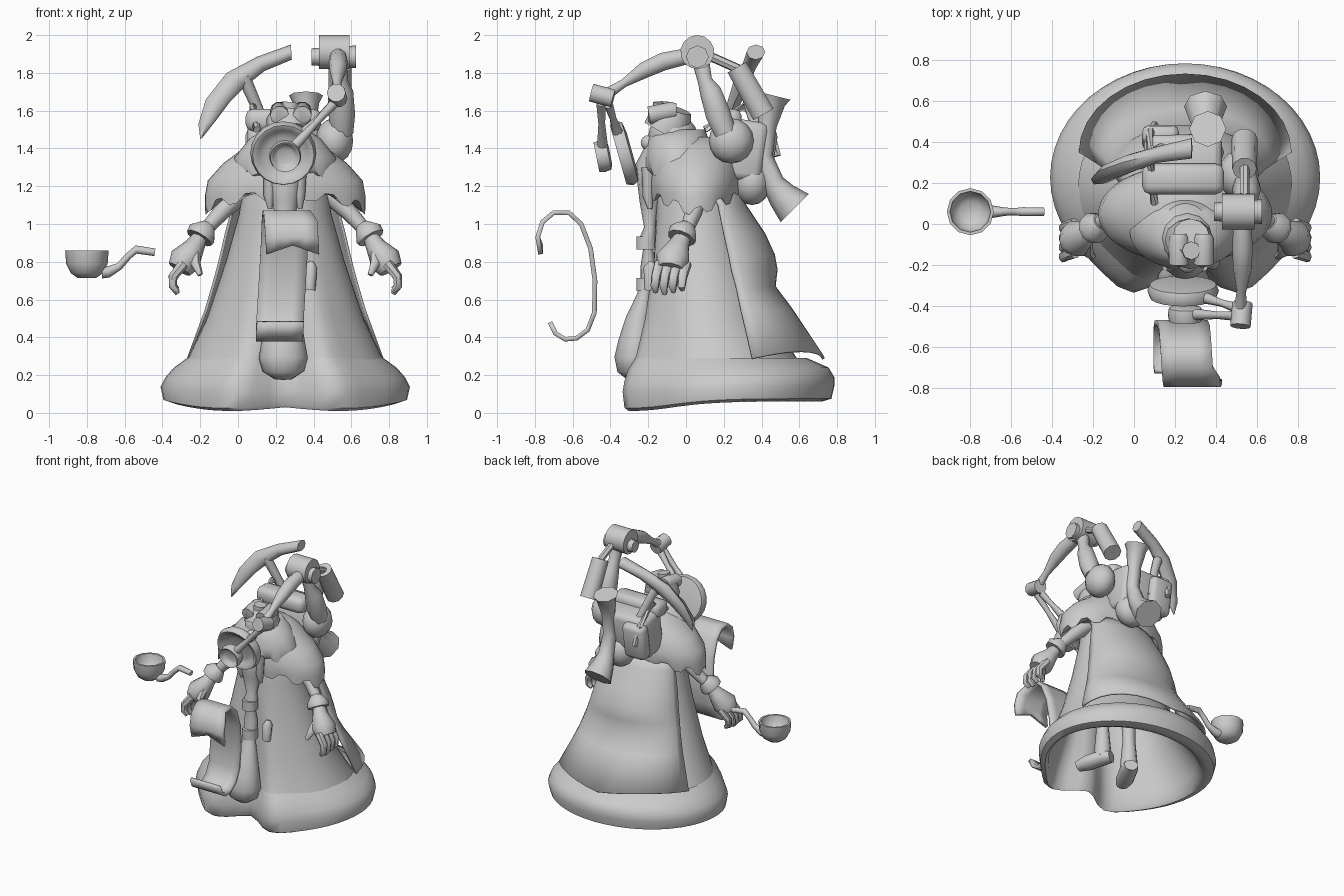
import bpy, bmesh, math
from math import sin, cos, pi, exp
from mathutils import Vector, Matrix

grey = bpy.data.materials.new("plain grey")
grey.diffuse_color = (0.6, 0.6, 0.6, 1)
CX = 0.25  # the figure's own mid plane


def finish(name, bm, angle=50):
    bmesh.ops.recalc_face_normals(bm, faces=bm.faces)
    me = bpy.data.meshes.new(name)
    bm.to_mesh(me)
    bm.free()
    me.materials.append(grey)
    me.shade_smooth()
    me.set_sharp_from_angle(angle=math.radians(angle))
    ob = bpy.data.objects.new(name, me)
    bpy.context.collection.objects.link(ob)
    return ob


def loft(name, rings, closed=True, caps=(True, True), angle=50):
    bm = bmesh.new()
    vs = [[bm.verts.new(p) for p in ring] for ring in rings]
    n = len(rings[0])
    for a, b in zip(vs, vs[1:]):
        for i in range(n if closed else n - 1):
            j = (i + 1) % n
            bm.faces.new((a[i], a[j], b[j], b[i]))
    if closed and caps[0]:
        bm.faces.new(vs[0])
    if closed and caps[1]:
        bm.faces.new(vs[-1])
    return finish(name, bm, angle)


def tube(name, pts, sides=10, flat=1.0, up=(0, 1, 0.01), axis=None):
    """Round tube through (x, y, z, radius) points; a fixed axis makes it a lathe."""
    rings = []
    P = [Vector(p[:3]) for p in pts]
    for i, p in enumerate(P):
        d = Vector(axis) if axis else P[min(i + 1, len(P) - 1)] - P[max(i - 1, 0)]
        d.normalize()
        s = d.cross(Vector(up)).normalized()
        t = s.cross(d)
        r = pts[i][3]
        rings.append([p + s * r * cos(2 * pi * k / sides) + t * r * flat * sin(2 * pi * k / sides)
                      for k in range(sides)])
    return loft(name, rings)


def ball(name, c, r, seg=12):
    bm = bmesh.new()
    bmesh.ops.create_uvsphere(bm, u_segments=seg, v_segments=8, radius=1)
    bmesh.ops.transform(bm, verts=bm.verts, matrix=Matrix.Translation(c) @ Matrix.Diagonal((*r, 1)))
    return finish(name, bm)


def box(name, c, size, tilt=0, bevel=0.04):
    bm = bmesh.new()
    bmesh.ops.create_cube(bm, size=1)
    bmesh.ops.scale(bm, verts=bm.verts, vec=size)
    bmesh.ops.bevel(bm, geom=bm.edges[:], offset=bevel, segments=2, affect='EDGES', profile=0.5)
    bmesh.ops.transform(bm, verts=bm.verts, matrix=Matrix.Translation(c) @ Matrix.Rotation(tilt, 4, 'X'))
    return finish(name, bm)


def oval(z, rx, y0, y1, fold=0.0, drop=0.0, jag=0.0, n=48):
    """Body section; the front may have two folds, sag lower, or get a ragged hem."""
    ring = []
    for i in range(n):
        a = 2 * pi * i / n
        w = abs(a if a < pi else a - 2 * pi)  # 0 faces forward
        k = 1 - fold * 1.6 * exp(-(w / 0.25) ** 2) + fold * 0.9 * exp(-((w - 0.45) / 0.25) ** 2)
        sag = drop * exp(-((w - 0.5) / 0.7) ** 2)
        ring.append((CX + rx * sin(a), (y0 + y1) / 2 - (y1 - y0) / 2 * cos(a) * k,
                     z - sag + jag * (abs(cos(a)) * 2 + (0.5 if i % 4 < 2 else -0.5))))
    return ring


# Robe with rolled fur hem, hollow underneath
loft("robe", [oval(*s) for s in (
    (1.42, .12, -.08, .2), (1.2, .22, -.15, .25), (1.05, .245, -.16, .27), (.8, .315, -.18, .34, .05),
    (.5, .415, -.22, .45, .1), (.3, .51, -.26, .58, .13), (.22, .55, -.29, .64, .14))], caps=(True, False))
loft("fur_hem", [oval(*s) for s in (
    (.8, .29, -.15, .32, .05), (.4, .43, -.21, .46, .1), (.14, .55, -.26, .63, .12),
    (.08, .57, -.28, .67, .13, .04), (.06, .6, -.3, .72, .13, .05), (.075, .645, -.32, .77, .13, .05),
    (.14, .66, -.33, .785, .13, .03), (.19, .635, -.32, .785, .13, .02), (.24, .59, -.3, .755, .13, .01),
    (.29, .52, -.265, .64, .13))], caps=(False, False))

# Back cape: an open sheet wrapped round the rear half
rows = []
for z, rx, y0, yb in ((1.2, .27, .12, .27), (1.1, .28, .17, .32), (.95, .32, .2, .42), (.84, .345, .225, .47),
                      (.76, .365, .24, .485), (.67, .39, .265, .475), (.55, .425, .29, .565),
                      (.29, .52, .35, .735)):
    rows.append([(CX + rx * sin(u * pi / 16), y0 + (yb - y0) * cos(u * pi / 16),
                  z + (.04 * sin(abs(u) * pi / 8) if z < .3 else 0)) for u in range(-8, 9)])
cape = loft("cape", rows, closed=False)
cape.modifiers.new("thickness", 'SOLIDIFY').thickness = 0.015

# Ragged shoulder mantle and collar
loft("mantle", [oval(*s) for s in (
    (1.46, .13, -.1, .18), (1.41, .21, -.15, .24), (1.32, .33, -.18, .28), (1.23, .41, -.19, .29),
    (1.14, .425, -.19, .29, 0, 0, .02), (1.06, .425, -.185, .28, 0, 0, .045),
    (1.12, .36, -.15, .24, 0, 0, .02))])
loft("collar", [oval(*s) for s in (
    (1.5, .12, -.17, .1), (1.45, .19, -.2, .12), (1.35, .27, -.22, .14), (1.23, .25, -.225, .14, 0, 0, .03),
    (1.25, .2, -.18, .1))])

# Head, nose and goggles
ball("head", (.26, -.07, 1.47), (.13, .13, .11))
ball("nose", (.26, -.2, 1.43), (.04, .04, .04))
tube("hat_crown", [(.27, -.12, 1.48, .115), (.27, -.08, 1.55, .12), (.28, -.06, 1.61, .09)], 12)
for s in (-1, 1):
    x = .28 + s * .06
    tube("goggle", [(x, -.2, 1.575, .035), (x, -.195, 1.575, .05), (x, -.07, 1.6, .05), (x, -.05, 1.6, .04)],
         10, up=(0, 0, 1))
tube("hat_fitting", [(.27, -.13, 1.56, .045), (.28, -.13, 1.645, .045)], 8)

# Braided beard with beads
tube("beard", [(.25, -.14, 1.42, .08), (.25, -.19, 1.3, .1), (.25, -.19, 1.12, .07), (.25, -.19, .98, .04),
               (.25, -.2, .93, .055), (.25, -.2, .86, .035), (.25, -.2, .78, .05), (.25, -.2, .7, .05),
               (.25, -.22, .62, .05), (.25, -.25, .5, .085), (.24, -.265, .38, .115), (.24, -.275, .29, .13),
               (.24, -.275, .22, .11), (.24, -.27, .18, .05)], 12, .8)
for z in (.68, .9):
    tube("beard_bead", [(.25, -.21, z - .035, .055), (.25, -.21, z + .035, .055)], 10)
for x in (.17, .33):
    tube("moustache", [(x, -.2, 1.3, .035), (x - .005, -.2, 1.15, .03), (x, -.19, 1.08, .012)], 8)
tube("belt_vial", [(.38, -.19, .65, .03), (.385, -.19, .77, .035), (.385, -.18, .8, .015)], 8)

# Arms, cuffs, hands and legs on both sides
for s in (-1, 1):
    def m(x, y, z, r):
        return (CX + s * x, y, z, r)
    tube("arm", [m(.24, .06, 1.16, .06), m(.34, .04, 1.06, .045), m(.43, 0, .96, .035)])
    tube("cuff", [m(.41, .01, .985, .045), m(.44, -.015, .95, .08), m(.455, -.025, .925, .075)])
    tube("palm", [m(.44, -.01, .95, .035), m(.48, -.04, .88, .055), m(.53, -.07, .81, .085),
                  m(.56, -.08, .76, .065)], 10, 1.1)
    for i in range(4):
        y = -.15 + i * .047
        tube("finger", [m(.54, y + .01, .79, .03), m(.595, y - .01, .72, .026),
                        m(.595, y - .015, .67, .023), m(.57, y - .01, .63 + .012 * abs(i - 1), .014)], 7)
    tube("thumb", [m(.48, -.08, .85, .03), m(.475, -.14, .79, .027), m(.45, -.16, .73, .015)], 7)
    # splayed boots
    tube("leg", [m(.11, .1, .75, .06), m(.12, .1, .35, .045), m(.12, .1, .12, .065)])
    tube("boot", [m(.09, .16, .12, .05), m(.12, .1, .125, .065), m(.17, .0, .11, .065), m(.2, -.07, .1, .045)],
         up=(0, 0, 1), flat=.8)

# Backpack, bedroll and pouches
box("backpack", (.24, .31, 1.39), (.38, .22, .32), -.15)
box("bedroll", (.24, .22, 1.55), (.4, .15, .12), 0)
box("side_pouch", (.13, .42, 1.37), (.18, .1, .27), -.15, .035)
ball("lower_pouch", (.32, .35, 1.22), (.12, .1, .12))
tube("pack_strap", [(.1, .1, 1.5, .02), (.08, .3, 1.62, .02), (.08, .45, 1.5, .02), (.1, .485, 1.36, .02)], 6)

# Horn strapped to the pack, flared at both ends
tube("horn", [(.36, .465, 1.68, .09), (.36, .455, 1.64, .07), (.36, .43, 1.52, .05), (.36, .41, 1.36, .05),
              (.355, .46, 1.22, .06), (.35, .51, 1.15, .08), (.35, .575, 1.085, .105)], 8, up=(1, 0, .01))

# Pick: crescent blade and shaft
blade = []
for ox, oz, ix, iz, y, t in ((-.2, 1.45, -.19, 1.455, .2, .006), (-.21, 1.53, -.115, 1.55, .22, .025),
                             (-.17, 1.66, -.04, 1.65, .26, .038), (-.06, 1.8, .04, 1.73, .3, .045),
                             (.1, 1.885, .14, 1.81, .34, .04), (.28, 1.95, .285, 1.87, .37, .05)):
    mx, mz = (ox + ix) / 2, (oz + iz) / 2
    blade.append([(mx + (ox - mx) * cos(k * pi / 4), y + t * sin(k * pi / 4), mz + (oz - mz) * cos(k * pi / 4))
                  for k in range(8)])
loft("pick_blade", blade)
tube("pick_shaft", [(.03, .3, 1.78, .035), (.1, .34, 1.62, .03), (.2, .42, 1.35, .03)], 8)

# Mechanical arm rising from the pack
ball("arm_base", (.51, .24, 1.44), (.1, .12, .12))
tube("lower_arm", [(.55, .21, 1.48, .06), (.55, .17, 1.58, .07), (.55, .13, 1.7, .06), (.54, .1, 1.76, .04),
                   (.53, .07, 1.9, .05)])
tube("joint_drum", [(.43, .06, 1.91, .09), (.59, .06, 1.91, .09)], 14)
tube("joint_cap", [(.39, .06, 1.885, .045), (.625, .06, 1.885, .06)], 8)
tube("upper_arm", [(.53, -.01, 1.885, .045), (.53, -.12, 1.86, .05), (.53, -.22, 1.815, .045),
                   (.525, -.33, 1.745, .023), (.52, -.4, 1.7, .03)], up=(0, 0, 1))
tube("piston", [(.54, .27, 1.83, .06), (.54, .41, 1.58, .065)], 10)
tube("piston_link", [(.54, .1, 1.9, .025), (.54, .28, 1.82, .025)], 7)
tube("wrist_drum", [(.53, -.385, 1.665, .05), (.52, -.5, 1.695, .05)], 10, up=(0, 0, 1))


# Two hinged dished lenses on rods, tilted toward the face
def lens(name, c, r, axis, hub):
    c, d = Vector(c), Vector(axis).normalized()
    prof = ((.0, .5), (-.01, .72), (-.03, .8), (-.035, .93), (0, 1), (.03, .93), (.04, .6))
    tube(name, [(*(c + d * o), r * k) for o, k in prof], 20, up=(0, 0, 1), axis=axis)
    rim = c + (Vector(hub) - c).normalized() * r * .95
    mid = (rim + Vector(hub)) / 2
    tube(name + "_rod", [(*rim, .028), (*mid, .018), (*hub, .025)], 8)


lens("large_lens", (.24, -.325, 1.375), .175, (0, 1, .28), (.5, -.41, 1.63))
lens("small_lens", (.25, -.44, 1.36), .085, (0, 1, .2), (.51, -.45, 1.64))

# Floating scroll, curled at both ends
path = ((-.77, .84, .15), (-.785, .93, .145), (-.76, 1.01, .14), (-.7, 1.06, .135), (-.62, 1.06, .13),
        (-.555, 1.0, .125), (-.505, .87, .12), (-.482, .7, .11), (-.485, .53, .1), (-.52, .44, .095),
        (-.58, .395, .095), (-.64, .39, .095), (-.69, .42, .095), (-.72, .48, .1))
rows = []
for i, (y, z, x) in enumerate(path):
    w = .28 if i < 3 else .25
    rows.append([(x + w * k / 4, y, z + (.05 * (1 - abs(k - 2) / 2) if i == 0 else 0)) for k in range(5)])
scroll = loft("scroll", rows, closed=False)
solid = scroll.modifiers.new("thickness", 'SOLIDIFY')
solid.thickness, solid.offset = 0.025, 0

# Floating pipe
tube("pipe_bowl", [(-.8, .06, .715, .05), (-.8, .06, .74, .085), (-.8, .06, .79, .11), (-.8, .06, .86, .115),
                   (-.8, .06, .86, .1), (-.8, .06, .8, .09), (-.8, .06, .765, .05)], 12, axis=(0, 0, 1))
tube("pipe_stem", [(-.72, .06, .745, .033), (-.69, .06, .745, .03), (-.63, .06, .775, .02),
                   (-.58, .06, .83, .018), (-.54, .06, .865, .022), (-.44, .06, .85, .02)], 8)
